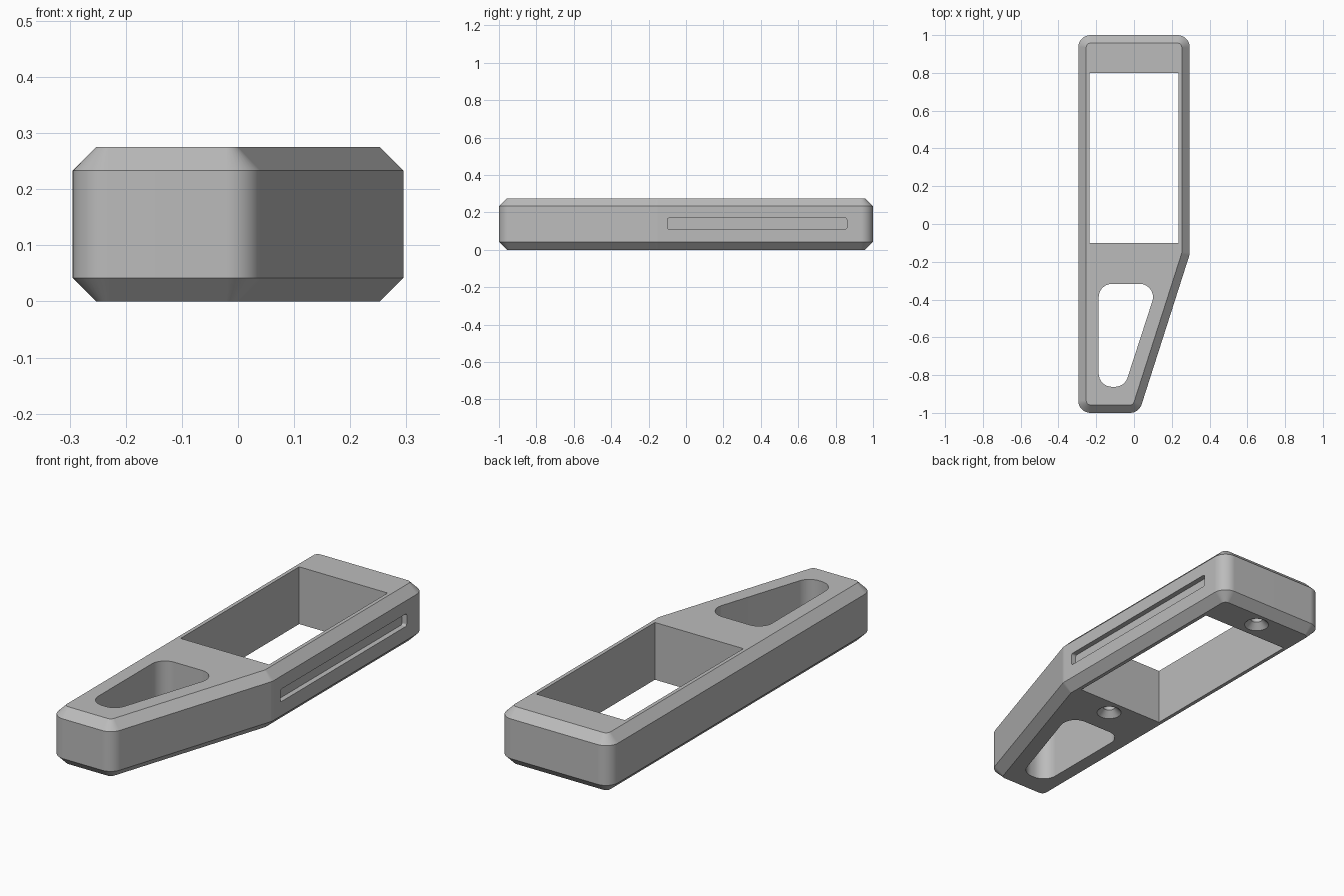
import bpy, bmesh, math
from mathutils import Vector, Matrix

cube = bpy.data.objects.get("Cube")
if cube:
    bpy.data.objects.remove(cube, do_unlink=True)

HEIGHT, CHAMFER = 0.275, 0.042

grey = bpy.data.materials.new("plain grey")
grey.use_nodes = True
colour = (0.5, 0.5, 0.5, 1)
grey.diffuse_color = colour
grey.node_tree.nodes["Principled BSDF"].inputs["Base Color"].default_value = colour


def rounded(corners, radius, inset=0, steps=8):
    """Counter-clockwise outline, moved inwards and with filleted corners."""
    pts = [Vector(c) for c in corners]
    out = []
    for i, p in enumerate(pts):
        d0 = (p - pts[i - 1]).normalized()
        d1 = (pts[(i + 1) % len(pts)] - p).normalized()
        n0, n1 = Vector((-d0.y, d0.x)), Vector((-d1.y, d1.x))
        centre = p + (n0 + n1) * radius / (1 + n0.dot(n1))
        start = math.atan2(-n0.y, -n0.x)
        turn = math.acos(max(-1, min(1, n0.dot(n1))))
        for k in range(steps + 1):
            a = start + turn * k / steps
            out.append(centre + Vector((math.cos(a), math.sin(a))) * (radius - inset))
    return out


def loft(name, levels):
    """Solid through a stack of (outline, height) levels with equal point counts."""
    bm = bmesh.new()
    rings = [[bm.verts.new((p[0], p[1], z)) for p in ring] for ring, z in levels]
    n = len(rings[0])
    bm.faces.new(rings[0][::-1])
    bm.faces.new(rings[-1])
    for low, high in zip(rings, rings[1:]):
        for i in range(n):
            j = (i + 1) % n
            bm.faces.new((low[i], low[j], high[j], high[i]))
    bmesh.ops.recalc_face_normals(bm, faces=bm.faces)
    mesh = bpy.data.meshes.new(name)
    bm.to_mesh(mesh)
    bm.free()
    mesh.materials.append(grey)
    obj = bpy.data.objects.new(name, mesh)
    bpy.context.collection.objects.link(obj)
    return obj


def rect(x0, x1, y0, y1):
    return [(x0, y0), (x1, y0), (x1, y1), (x0, y1)]


def circle(y, r, n=32):
    return [(r * math.cos(math.tau * i / n), y + r * math.sin(math.tau * i / n))
            for i in range(n)]


# Chamfered body with one tapering side
outline = [(-0.295, -1), (0.026, -1), (0.295, -0.16), (0.295, 1), (-0.295, 1)]
full, small = rounded(outline, 0.065), rounded(outline, 0.065, CHAMFER)
body = loft("frame_body", [(small, 0), (full, CHAMFER),
                           (full, HEIGHT - CHAMFER), (small, HEIGHT)])

# Rectangular window and tapered finger hole, both right through
through = (-0.1, HEIGHT + 0.1)
window = rect(-0.235, 0.235, -0.1, 0.8)
finger = rounded([(-0.187, -0.862), (-0.05, -0.862), (0.127, -0.317), (-0.187, -0.317)], 0.07)
cutters = [loft("window_cutter", [(window, z) for z in through]),
           loft("finger_hole_cutter", [(finger, z) for z in through])]

# Shallow slot in the long side wall
slot_shape = rounded(rect(-0.17, -0.11, -0.1, 0.86), 0.01, steps=4)
slot = loft("slot_cutter", [(slot_shape, 0.27), (slot_shape, 0.4)])
slot.data.transform(Matrix.Rotation(math.pi / 2, 4, "Y"))
cutters.append(slot)

# Countersunk blind screw holes underneath
for y in (-0.18, 0.885):
    cutters.append(loft("screw_hole_cutter", [
        (circle(y, 0.066), -0.01), (circle(y, 0.027), 0.029), (circle(y, 0.027), 0.15)]))

bpy.context.view_layer.objects.active = body
body.select_set(True)
for cutter in cutters:
    cutter.hide_render = True
    mod = body.modifiers.new("cut", "BOOLEAN")
    mod.operation, mod.solver, mod.object = "DIFFERENCE", "EXACT", cutter
    bpy.ops.object.modifier_apply(modifier=mod.name)
    bpy.data.objects.remove(cutter, do_unlink=True)

# Smooth fillets, crisp edges, flat large faces
bpy.ops.object.shade_smooth_by_angle(angle=math.radians(30))
weighted = body.modifiers.new("weighted normals", "WEIGHTED_NORMAL")
weighted.keep_sharp = True
